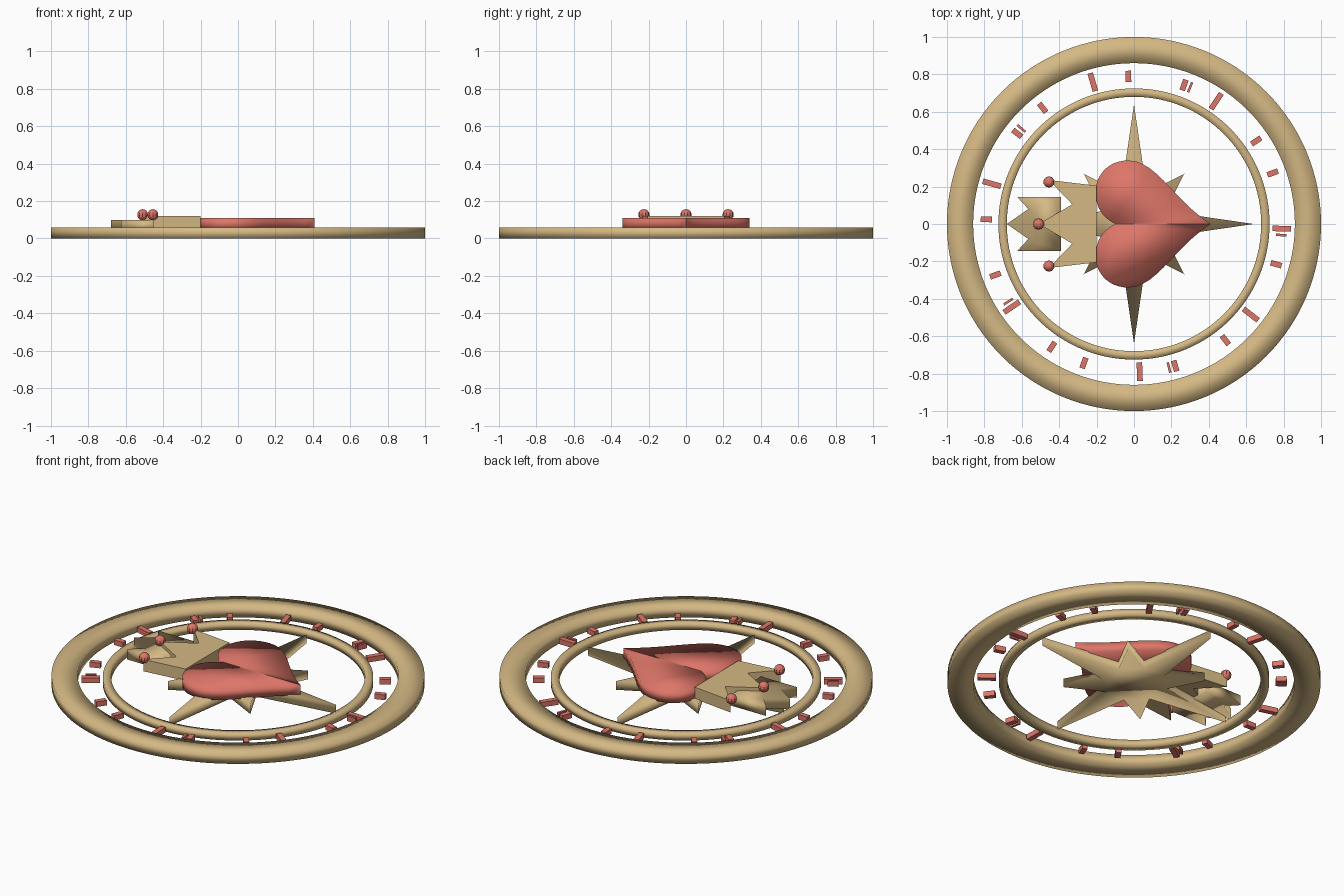
import bpy, bmesh, math
from mathutils import Vector, Matrix
from mathutils.geometry import interpolate_bezier

cube = bpy.data.objects.get("Cube")
if cube:
    bpy.data.objects.remove(cube, do_unlink=True)


def make_material(name, rgb):
    mat = bpy.data.materials.new(name)
    mat.use_nodes = True
    mat.diffuse_color = (*rgb, 1)
    mat.node_tree.nodes["Principled BSDF"].inputs["Base Color"].default_value = (*rgb, 1)
    return mat


GOLD = make_material("pale gold", (0.66, 0.48, 0.23))
RED = make_material("coral red", (0.73, 0.18, 0.14))


def finish(name, bm, mat, smooth):
    for face in bm.faces:
        face.smooth = smooth
    mesh = bpy.data.meshes.new(name)
    bm.to_mesh(mesh)
    bm.free()
    mesh.materials.append(mat)
    obj = bpy.data.objects.new(name, mesh)
    bpy.context.collection.objects.link(obj)
    return obj


def prism(name, outline, z0, z1, mat, smooth=True, open_middle=False):
    """Extrude a flat outline; open_middle leaves the closing side open."""
    bm = bmesh.new()
    low = [bm.verts.new((x, y, z0)) for x, y in outline]
    high = [bm.verts.new((x, y, z1)) for x, y in outline]
    bm.faces.new(low)
    bm.faces.new(high)
    n = len(outline)
    for i in range(n - 1 if open_middle else n):
        j = (i + 1) % n
        bm.faces.new((low[i], low[j], high[j], high[i]))
    # Orient all faces outwards
    area = sum(outline[i][0] * outline[(i + 1) % n][1]
               - outline[(i + 1) % n][0] * outline[i][1] for i in range(n))
    bmesh.ops.recalc_face_normals(bm, faces=bm.faces)
    bm.normal_update()
    bm.faces.ensure_lookup_table()
    if bm.faces[1].normal.z < 0:
        bmesh.ops.reverse_faces(bm, faces=bm.faces)
    return finish(name, bm, mat, smooth)


def ring(name, inner, outer, z0, z1, steps=128):
    """Rectangular-section ring, softly shaded over its edges."""
    bm = bmesh.new()
    loops = []
    for k in range(steps):
        a = math.tau * k / steps
        loops.append([bm.verts.new((r * math.cos(a), r * math.sin(a), z))
                      for r, z in ((inner, z0), (outer, z0), (outer, z1), (inner, z1))])
    for k in range(steps):
        p, q = loops[k], loops[(k + 1) % steps]
        for i in range(4):
            j = (i + 1) % 4
            bm.faces.new((p[i], q[i], q[j], p[j]))
    bmesh.ops.recalc_face_normals(bm, faces=bm.faces)
    return finish(name, bm, GOLD, True)


def mirrored(half):
    """Complete an outline symmetric about y = 0; the last point is on the axis."""
    return half + [(x, -y) for x, y in reversed(half[:-1])]


# Rings
ring("outer_ring", 0.86, 1.0, 0.0, 0.06)
ring("inner_ring", 0.68, 0.725, 0.01, 0.05)

# Eight-pointed compass star
star = []
for k in range(16):
    radius = 0.18 if k % 2 else (0.64 if k % 4 == 0 else 0.38)
    angle = math.tau * k / 16
    star.append((radius * math.cos(angle), radius * math.sin(angle)))
prism("compass_star", star, 0.003, 0.055, GOLD)

# Heart: one half from curves, mirrored without merging for a crisp centre line
spans = [((-0.1, 0), (-0.16, 0.03), (-0.205, 0.08), (-0.205, 0.17)),
         ((-0.205, 0.17), (-0.205, 0.27), (-0.13, 0.34), (-0.03, 0.34)),
         ((-0.03, 0.34), (0.12, 0.34), (0.22, 0.12), (0.41, 0))]
half_heart = []
for span in spans:
    points = interpolate_bezier(*[Vector((x, y, 0)) for x, y in span], 12)
    half_heart += [(p.x, p.y) for p in points[:-1]]
half_heart.append((0.41, 0))
heart = prism("heart", half_heart, 0.048, 0.11, RED, open_middle=True)
mirror = heart.modifiers.new("Mirror", "MIRROR")
mirror.use_axis = (False, True, False)
mirror.use_mirror_merge = False

# Crown and the smaller crest behind it
crown = [(-0.2, 0.205), (-0.455, 0.235), (-0.33, 0.105), (-0.51, 0)]
prism("crown", mirrored(crown), 0.05, 0.12, GOLD, smooth=False)
crest = [(-0.39, 0.145), (-0.625, 0.145), (-0.565, 0.08), (-0.68, 0)]
prism("small_crest", mirrored(crest), 0.04, 0.10, GOLD)

# Beads on the crown tips
for name, x, y in (("left_bead", -0.455, 0.225), ("middle_bead", -0.51, 0),
                   ("right_bead", -0.455, -0.225)):
    bm = bmesh.new()
    bmesh.ops.create_uvsphere(bm, u_segments=10, v_segments=8, radius=0.03,
                              matrix=Matrix.Translation((x, y, 0.127)))
    finish(name, bm, RED, False)

# Tick marks between the rings
bm = bmesh.new()


def tick(degrees, length, width):
    place = (Matrix.Rotation(math.radians(degrees), 4, "Z")
             @ Matrix.Translation((0.79, 0, 0.03))
             @ Matrix.Diagonal((length, width, 0.03, 1)))
    bmesh.ops.create_cube(bm, size=1, matrix=place)


for i in range(20):
    angle = 18 * i + (2.2 if i % 2 else -1.8)
    tick(angle, 0.1 if i % 3 == 0 else 0.06, 0.03)
    if i % 4 == 0:
        tick(angle - 2.5, 0.057, 0.013)
finish("tick_marks", bm, RED, False)
